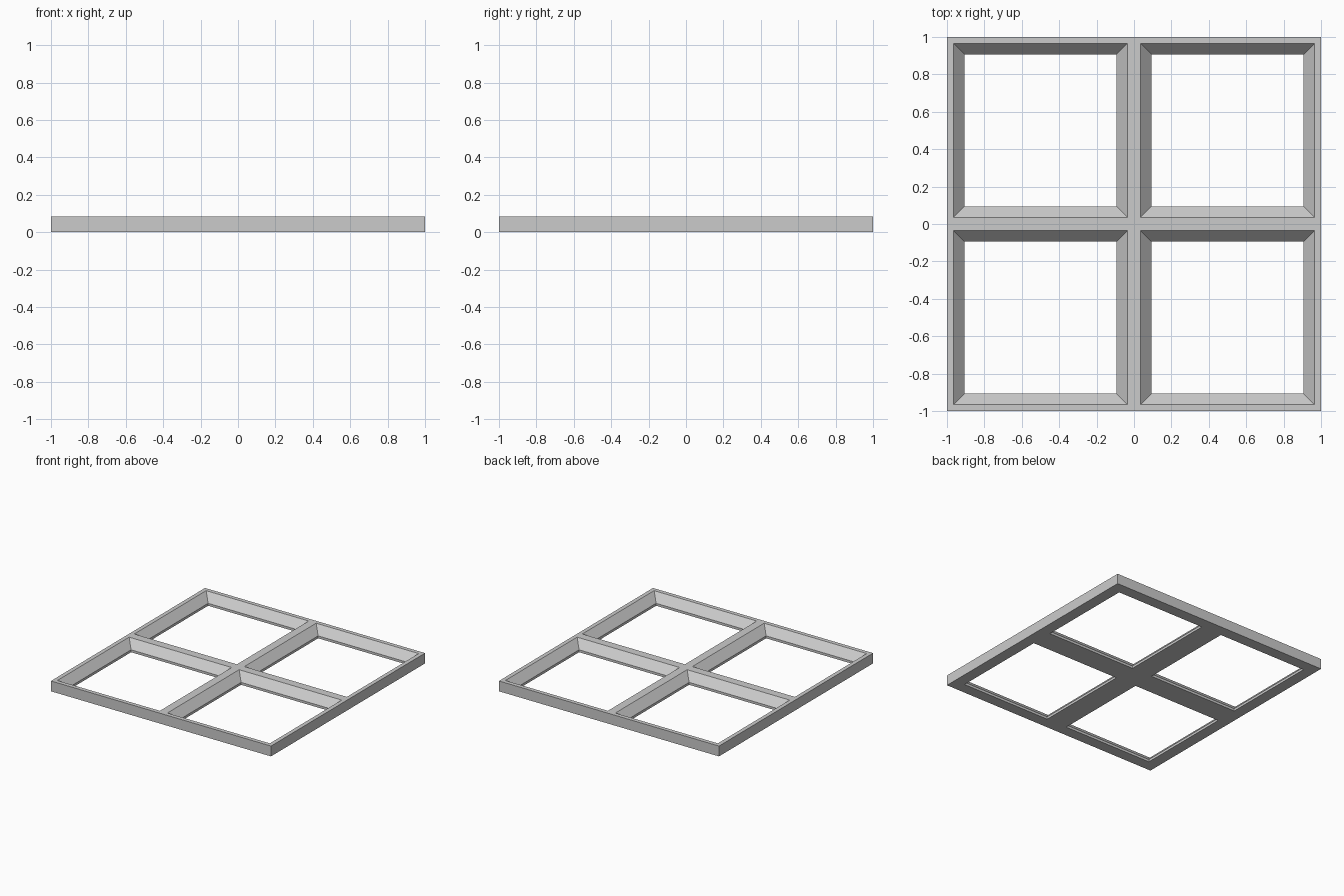
import bpy
import bmesh

HEIGHT = 0.085
LIP = 0.02       # upright lip under the sloped reveal
RIM = 0.034      # flat top width around each opening
SILL = 0.094     # width at the foot of the slope

# Remove the default cube
cube = bpy.data.objects.get("Cube")
if cube:
    bpy.data.objects.remove(cube, do_unlink=True)

# Plain grey material
grey = bpy.data.materials.new("plain_grey")
grey.use_nodes = True
colour = (0.6, 0.6, 0.6, 1)
grey.diffuse_color = colour
grey.node_tree.nodes["Principled BSDF"].inputs["Base Color"].default_value = colour


def square_ring(bm, inset, z):
    """Square loop of vertices inside one quarter of the frame."""
    a, b = inset, 1 - inset
    return [bm.verts.new((x, y, z)) for x, y in ((a, a), (b, a), (b, b), (a, b))]


# One quarter: outer wall, flat rim, sloped reveal, lip and underside
bm = bmesh.new()
profile = [(0, 0), (0, HEIGHT), (RIM, HEIGHT), (SILL, LIP), (SILL, 0)]
rings = [square_ring(bm, inset, z) for inset, z in profile]
for lower, upper in zip(rings, rings[1:] + rings[:1]):
    for i in range(4):
        j = (i + 1) % 4
        bm.faces.new((lower[i], lower[j], upper[j], upper[i]))

# Open the walls that meet the neighbouring quarters
seams = [f for f in bm.faces
         if any(all(abs(v.co[axis]) < 1e-6 for v in f.verts) for axis in (0, 1))]
bmesh.ops.delete(bm, geom=seams, context='FACES_ONLY')

mesh = bpy.data.meshes.new("window_frame")
bm.to_mesh(mesh)
bm.free()
mesh.materials.append(grey)

frame = bpy.data.objects.new("window_frame", mesh)
bpy.context.scene.collection.objects.link(frame)

# Mirror the quarter into the full four-pane frame
mirror = frame.modifiers.new("four_panes", 'MIRROR')
mirror.use_axis = (True, True, False)
mirror.use_clip = True
